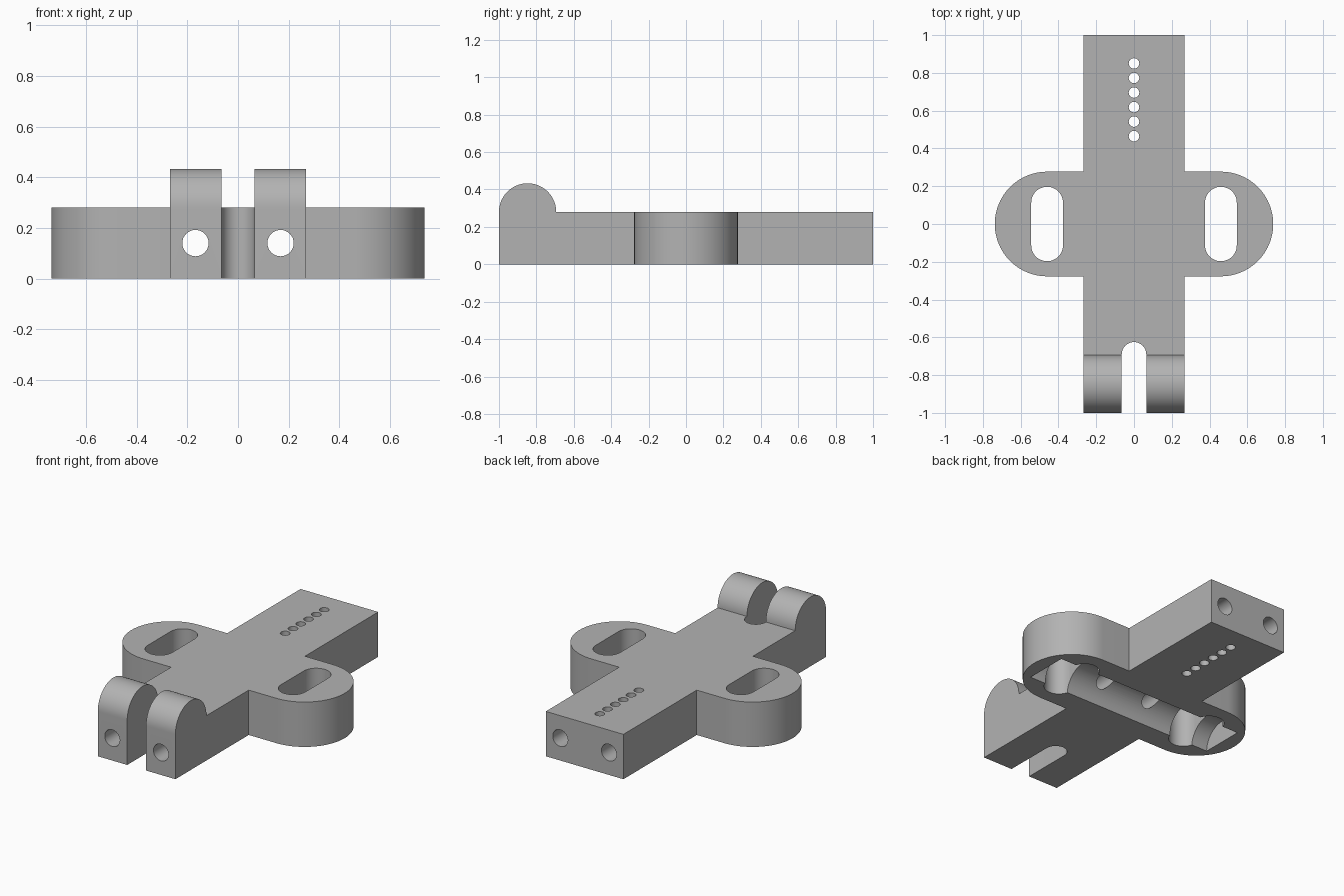
import bpy
import math
from math import pi, cos, sin
from mathutils import Matrix

cube = bpy.data.objects.get("Cube")
if cube:
    bpy.data.objects.remove(cube, do_unlink=True)

THICK = 0.28      # plate thickness
HALF_W = 0.268    # half width of the long arm
WING_X = 0.46     # centre of the rounded wing ends
WING_R = 0.277
HUMP_R = 0.153    # rounded lug tops
HUMP_Y = -1 + HUMP_R

grey = bpy.data.materials.new("plain grey")
grey.use_nodes = True
colour = (0.45, 0.45, 0.45, 1)
grey.diffuse_color = colour
grey.node_tree.nodes["Principled BSDF"].inputs["Base Color"].default_value = colour


def arc(cx, cy, r, start, end, n):
    return [(cx + r * cos(start + (end - start) * i / n),
             cy + r * sin(start + (end - start) * i / n)) for i in range(n + 1)]


def prism(name, outline, low, high, matrix=Matrix()):
    """Closed solid made by extruding an outline along its own z, then turned."""
    n = len(outline)
    verts = [(x, y, z) for z in (low, high) for x, y in outline]
    faces = [list(range(n))[::-1], list(range(n, 2 * n))]
    faces += [[i, (i + 1) % n, n + (i + 1) % n, n + i] for i in range(n)]
    mesh = bpy.data.meshes.new(name)
    mesh.from_pydata(verts, [], faces)
    mesh.transform(matrix)
    mesh.materials.append(grey)
    obj = bpy.data.objects.new(name, mesh)
    bpy.context.collection.objects.link(obj)
    return obj


def stadium(cx, half_x, half_y, n=24):
    """Rounded slot outline, long in x or y."""
    r = min(half_x, half_y)
    dx, dy = half_x - r, half_y - r
    if dx > dy:
        return arc(cx + dx, 0, r, -pi / 2, pi / 2, n) + arc(cx - dx, 0, r, pi / 2, 3 * pi / 2, n)
    return arc(cx, dy, r, 0, pi, n) + arc(cx, -dy, r, pi, 2 * pi, n)


def circle(cx, cy, r, n=32):
    return arc(cx, cy, r, 0, 2 * pi, n)[:-1]


def combine(target, tool, operation):
    tool.hide_render = True
    mod = target.modifiers.new(tool.name, 'BOOLEAN')
    mod.operation = operation
    mod.solver = 'EXACT'
    mod.object = tool
    bpy.context.view_layer.objects.active = target
    bpy.ops.object.modifier_apply(modifier=mod.name)
    bpy.data.objects.remove(tool, do_unlink=True)


# Axes for outlines drawn in the y-z plane (extruded in x) and x-z plane (extruded in y)
ALONG_X = Matrix(((0, 0, 1, 0), (1, 0, 0, 0), (0, 1, 0, 0), (0, 0, 0, 1)))
ALONG_Y = Matrix(((1, 0, 0, 0), (0, 0, -1, 0), (0, 1, 0, 0), (0, 0, 0, 1)))

# Long arm with the raised round hump at the front
side = [(-1, 0), (1, 0), (1, THICK)]
side += arc(HUMP_Y, THICK, HUMP_R, 0, pi, 40)
body = prism("bracket_body", side, -HALF_W, HALF_W, ALONG_X)

# Cross plate with rounded wings
combine(body, prism("wings", stadium(0, WING_X + WING_R, WING_R, 48), 0, THICK), 'UNION')

# Notch that splits the hump into two lugs
notch = arc(0, -0.69, 0.065, 0, pi, 24) + [(-0.065, -1.1), (0.065, -1.1)]
combine(body, prism("lug_notch", notch, -0.1, 0.6), 'DIFFERENCE')

# Groove across the underside, closed at both ends
groove = arc(0, 0, 0.135, 0, pi, 40) + [(-0.135, -0.1), (0.135, -0.1)]
combine(body, prism("under_groove", groove, -0.65, 0.65, ALONG_X), 'DIFFERENCE')

# Wing slots and long bores through the arm
for s in (-1, 1):
    combine(body, prism("wing_slot", stadium(s * WING_X, 0.084, 0.197), -0.1, 0.5), 'DIFFERENCE')
    combine(body, prism("long_bore", circle(s * 0.168, 0.14, 0.052), -1.2, 1.2, ALONG_Y), 'DIFFERENCE')

# Row of small vertical holes
for i in range(6):
    combine(body, prism("row_hole", circle(0, 0.465 + i * 0.077, 0.028, 24), -0.1, 0.5), 'DIFFERENCE')

# Smooth curves, sharp edges
bpy.ops.object.select_all(action='DESELECT')
body.select_set(True)
bpy.context.view_layer.objects.active = body
bpy.ops.object.shade_smooth_by_angle(angle=math.radians(30))
